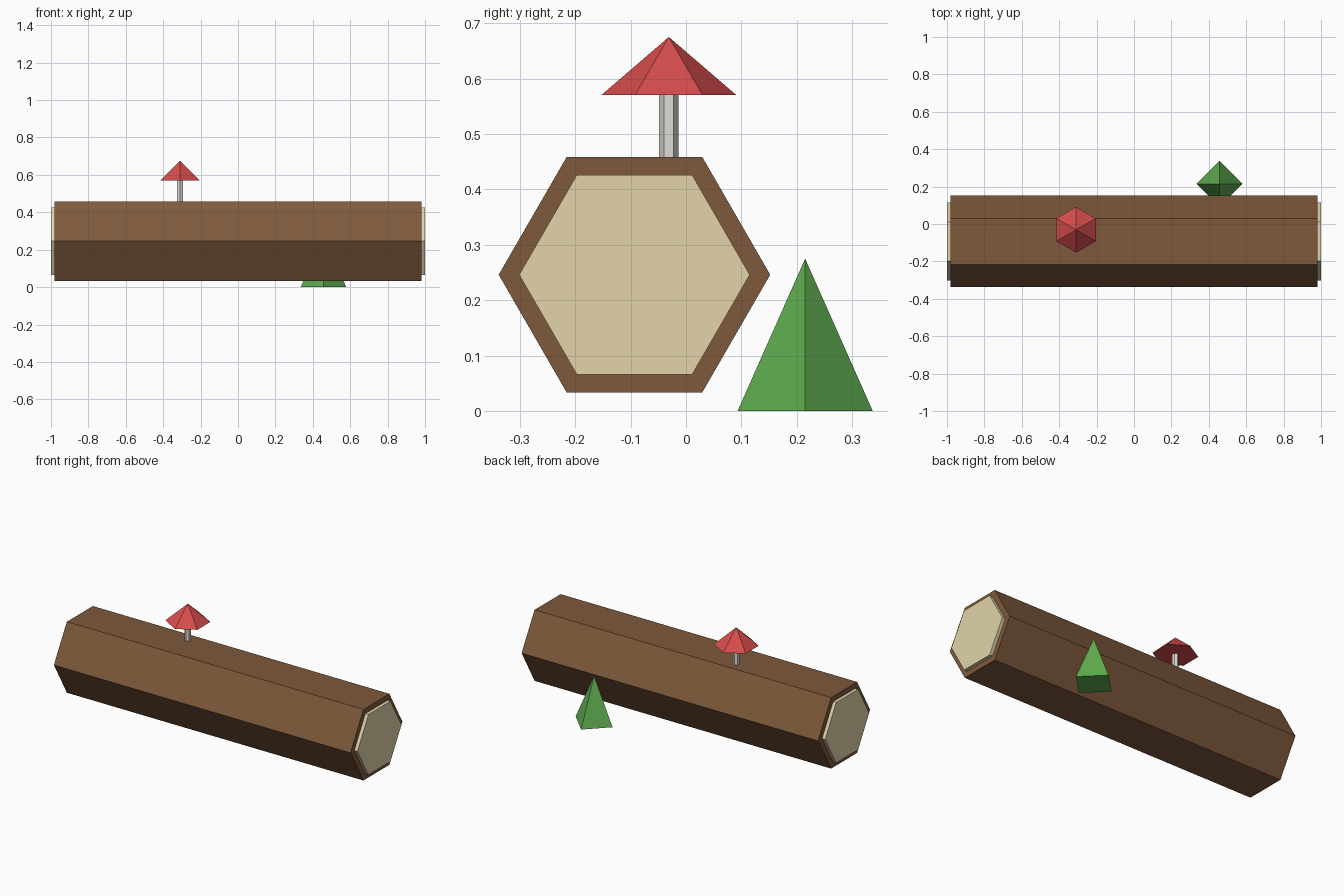
import bpy, bmesh, math
from mathutils import Matrix

if "Cube" in bpy.data.objects:
    bpy.data.objects.remove(bpy.data.objects["Cube"])


def material(name, rgb):
    m = bpy.data.materials.new(name)
    lin = [((c / 255 + 0.055) / 1.055) ** 2.4 for c in rgb]
    m.diffuse_color = (*lin, 1)
    m.use_nodes = True
    m.node_tree.nodes["Principled BSDF"].inputs["Base Color"].default_value = m.diffuse_color
    return m


bark = material("bark_brown", (126, 89, 60))
wood = material("cut_wood", (226, 212, 170))
stem = material("stem_grey", (222, 220, 214))
red = material("cap_red", (214, 76, 76))
green = material("leaf_green", (95, 173, 79))


def prism(name, mat, sides, r1, r2, depth, center, turn=Matrix()):
    """Flat-shaded prism or cone with its axis on z before turning."""
    me = bpy.data.meshes.new(name)
    bm = bmesh.new()
    bmesh.ops.create_cone(bm, cap_ends=True, segments=sides, radius1=r1,
                          radius2=r2, depth=depth,
                          matrix=Matrix.Translation(center) @ turn)
    bmesh.ops.remove_doubles(bm, verts=bm.verts, dist=1e-5)
    bmesh.ops.recalc_face_normals(bm, faces=bm.faces)
    # put a corner on the y axis, whatever the start angle
    bm.to_mesh(me)
    bm.free()
    ob = bpy.data.objects.new(name, me)
    bpy.context.collection.objects.link(ob)
    me.materials.append(mat)
    return ob


# Corners of every prism start on the +y axis
lay = Matrix.Rotation(math.pi / 2, 4, 'Y')

# Fallen log lying along x
prism("log", bark, 6, 0.245, 0.245, 1.96, (0, -0.093, 0.246), lay)

# Cut ends standing slightly proud of the bark
for side, x in (("left", -0.985), ("right", 0.985)):
    prism("cut_end_" + side, wood, 6, 0.208, 0.208, 0.03,
          (x, -0.093, 0.246), lay)

# Mushroom on top
prism("mushroom_stem", stem, 6, 0.0175, 0.0175, 0.115, (-0.31, -0.031, 0.515))
prism("mushroom_cap", red, 6, 0.122, 0, 0.105, (-0.31, -0.031, 0.6225))

# Grass tuft behind the log
prism("grass_tuft", green, 4, 0.122, 0, 0.275, (0.457, 0.215, 0.1375))
